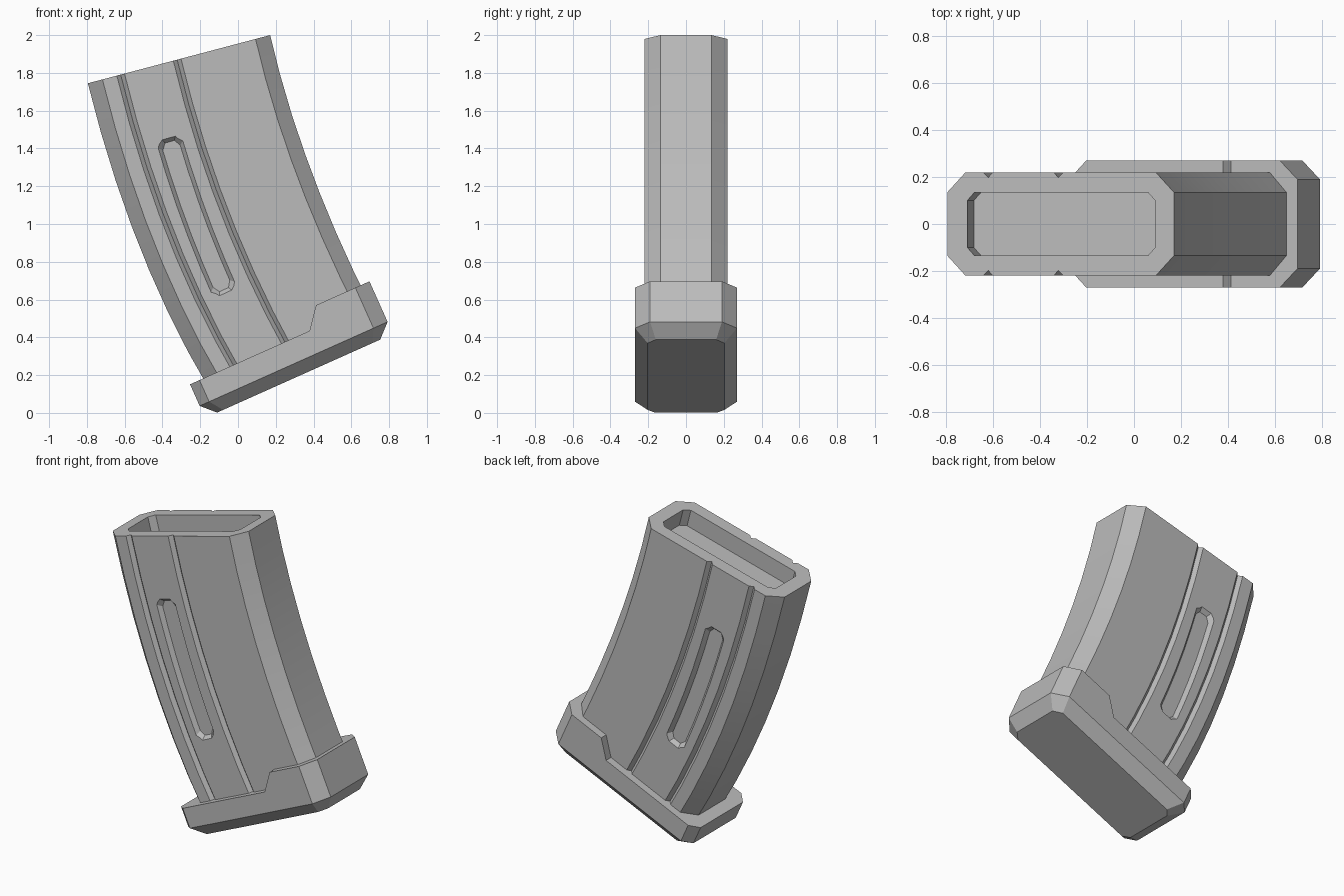
import bpy, bmesh, math
from mathutils import Vector

cube = bpy.data.objects.get("Cube")
if cube:
    bpy.data.objects.remove(cube, do_unlink=True)

grey = bpy.data.materials.new("mid grey")
grey.use_nodes = True
GREY = (0.5, 0.5, 0.5, 1)
grey.diffuse_color = GREY
grey.node_tree.nodes["Principled BSDF"].inputs["Base Color"].default_value = GREY


def bezier(p, t):
    """Point on a quadratic curve in the XZ plane."""
    a, b, c = (Vector(q) for q in p)
    return a * (1 - t) ** 2 + b * 2 * t * (1 - t) + c * t * t


def loft(name, rings, first_cap=None, last_cap=None):
    """Skin closed rings of equal size; caps are lists of index lists."""
    bm = bmesh.new()
    loops = [[bm.verts.new(p) for p in ring] for ring in rings]
    n = len(loops[0])
    for a, b in zip(loops, loops[1:]):
        for i in range(n):
            j = (i + 1) % n
            bm.faces.new((a[i], a[j], b[j], b[i]))
    for loop, cap in ((loops[0], first_cap), (loops[-1], last_cap)):
        for ids in cap or [range(n)]:
            bm.faces.new([loop[i] for i in ids])
    bmesh.ops.recalc_face_normals(bm, faces=bm.faces)
    mesh = bpy.data.meshes.new(name)
    bm.to_mesh(mesh)
    bm.free()
    mesh.materials.append(grey)
    obj = bpy.data.objects.new(name, mesh)
    bpy.context.collection.objects.link(obj)
    return obj


def activate(obj):
    bpy.ops.object.select_all(action='DESELECT')
    obj.select_set(True)
    bpy.context.view_layer.objects.active = obj


def cut(obj, cutter):
    """Subtract the cutter and discard it."""
    cutter.hide_render = True
    mod = obj.modifiers.new("cut", 'BOOLEAN')
    mod.operation = 'DIFFERENCE'
    mod.solver = 'EXACT'
    mod.object = cutter
    activate(obj)
    bpy.ops.object.modifier_apply(modifier=mod.name)
    bpy.data.objects.remove(cutter, do_unlink=True)


# Curved body: chamfered section with two V grooves on each side
LEFT = ((-0.795, 1.745), (-0.575, 0.855), (-0.19, 0.19))
RIGHT = ((0.17, 2.0), (0.328, 1.315), (0.685, 0.60))
W, E = 0.22, 0.135
half = [(0, E), (0.08, W)]
for u in (0.18, 0.49):
    half += [(u - 0.021, W), (u, W - 0.022), (u + 0.021, W)]
half += [(0.92, W), (1, E)]
section = half + [(u, -y) for u, y in reversed(half)]

SEGMENTS = 7
rings = []
for k in range(SEGMENTS + 1):
    t = 1.05 * k / SEGMENTS
    a, b = bezier(LEFT, t), bezier(RIGHT, t)
    rings.append([(p.x, y, p.y) for u, y in section for p in [a.lerp(b, u)]])
body = loft("curved_body", rings)

# Shallow chamfered cavity in the open top
top_l, top_r = Vector(LEFT[0]), Vector(RIGHT[0])
along = (top_r - top_l).normalized()
down = Vector((along.y, -along.x))
rim = [(0.088, 0.1), (0.12, E), (0.885, E), (0.917, 0.1)]
rim += [(u, -y) for u, y in reversed(rim)]
rings = []
for depth in (-0.05, 0.11):
    rings.append([(p.x, y, p.y) for u, y in rim
                  for p in [top_l.lerp(top_r, u) + down * depth]])
cut(body, loft("cavity_cutter", rings))

# Curved, tapered pocket on each side
POCKET = ((-0.367, 1.455), (-0.2455, 1.029), (-0.066, 0.635))


def pocket_ring(y, grow):
    sides = ([], [])
    stations = [0, 0.04, 0.2, 0.4, 0.6, 0.8, 0.96, 1]
    for t in stations:
        end = t in (0, 1)
        width = (0.036 if end else 0.068) + grow * (0.5 if end else 1)
        tt = 0.5 + (t - 0.5) * (1 + 2 * grow / 0.88)
        p = bezier(POCKET, tt)
        d = (bezier(POCKET, tt + 0.01) - bezier(POCKET, tt - 0.01)).normalized()
        side = Vector((-d.y, d.x)) * width
        for pts, q in zip(sides, (p + side, p - side)):
            pts.append((q.x, y, q.y))
    return sides[0] + sides[1][::-1]


for s in (-1, 1):
    cut(body, loft("pocket_cutter", [pocket_ring(s * (W + 0.025), 0.02),
                                     pocket_ring(s * (W - 0.025), -0.02)]))

# Base plate: tilted, stepped up at one end, chamfered underneath
TILT = math.radians(24.1)
ORIGIN = Vector((-0.203, 0.037))
E1 = Vector((math.cos(TILT), math.sin(TILT)))
E2 = Vector((-E1.y, E1.x))
LOW, HIGH = 0.125, 0.235


def plate_point(s, y, h):
    p = ORIGIN + E1 * s + E2 * h
    return (p.x, y, p.y)


upper = [(0, 0.215, LOW), (0.055, 0.27, LOW), (0.693, 0.27, LOW),
         (0.78, 0.27, HIGH), (1.008, 0.27, HIGH), (1.09, 0.19, HIGH)]
lower = [(0.07, 0.165), (0.105, 0.203), (0.693, 0.203),
         (0.78, 0.203), (0.97, 0.203), (1.016, 0.16)]
upper += [(s, -y, h) for s, y, h in reversed(upper)]
lower += [(s, -y) for s, y in reversed(lower)]
rings = [[plate_point(s, y, -0.07) for s, y in lower],
         [plate_point(s, y, 0) for s, y, h in upper],
         [plate_point(s, y, h) for s, y, h in upper]]
top_cap = [(0, 1, 2, 9, 10, 11), (2, 3, 8, 9), (3, 4, 5, 6, 7, 8)]
plate = loft("base_plate", rings, None, top_cap)

for obj in (body, plate):
    activate(obj)
    bpy.ops.object.shade_smooth_by_angle(angle=math.radians(25))
